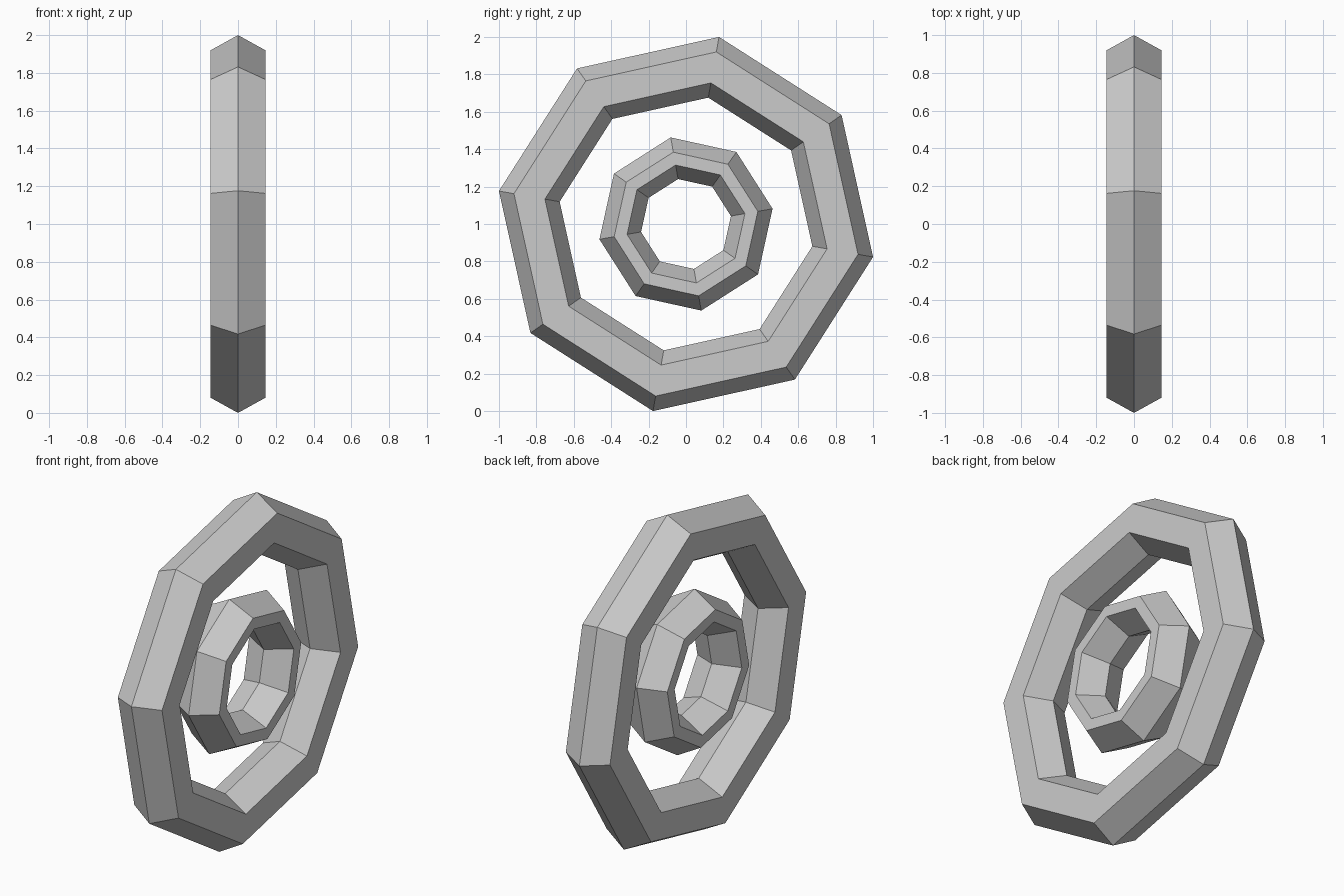
import bpy, bmesh
from math import cos, sin, radians

if "Cube" in bpy.data.objects:
    bpy.data.objects.remove(bpy.data.objects["Cube"])


def ring(name, profile, start_deg, sides=8):
    """Sweep an (x, radius) profile around the x axis at mid height."""
    bm = bmesh.new()
    loops = []
    for i in range(sides):
        a = radians(start_deg + i * 360 / sides)
        loops.append([bm.verts.new((x, r * cos(a), 1 + r * sin(a))) for x, r in profile])
    n = len(profile)
    for i in range(sides):
        a, b = loops[i], loops[(i + 1) % sides]
        for j in range(n):
            k = (j + 1) % n
            bm.faces.new((a[j], a[k], b[k], b[j]))
    bmesh.ops.recalc_face_normals(bm, faces=bm.faces)
    mesh = bpy.data.meshes.new(name)
    bm.to_mesh(mesh)
    bm.free()
    obj = bpy.data.objects.new(name, mesh)
    bpy.context.collection.objects.link(obj)
    return obj


def hexagon(w, apex_out, flat_out, flat_in, apex_in):
    """Six-sided section: flat sides, pointed outside and inside."""
    return [(0, apex_out), (w, flat_out), (w, flat_in),
            (0, apex_in), (-w, flat_in), (-w, flat_out)]


# Large outer ring
ring("outer_ring", hexagon(0.145, 1.0154, 0.934, 0.766, 0.686), -10)

# Small inner ring, turned the opposite way
ring("inner_ring", hexagon(0.146, 0.470, 0.390, 0.320, 0.244), 10)
